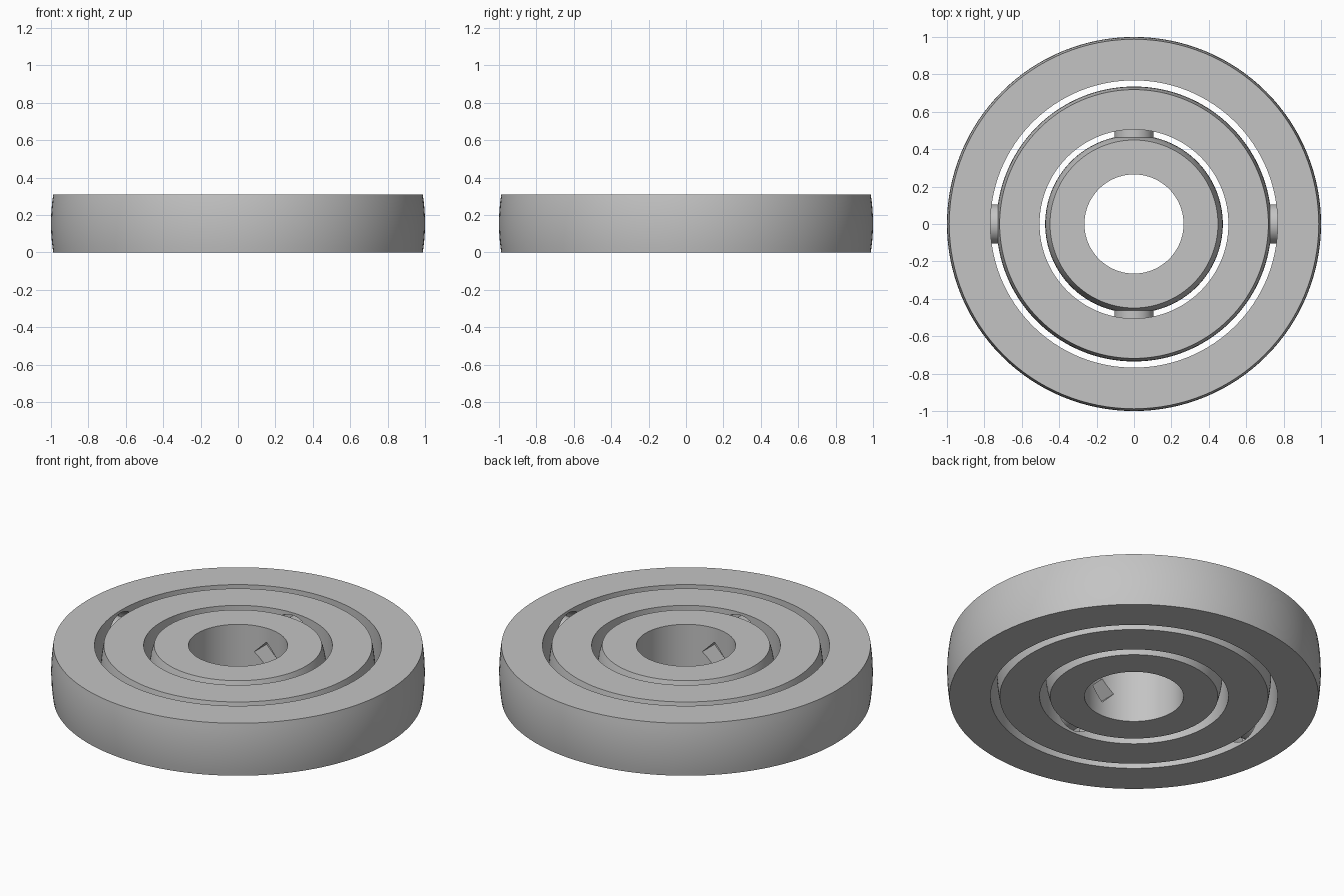
import bpy, bmesh, math
from mathutils import Matrix, Vector

if "Cube" in bpy.data.objects:
    bpy.data.objects.remove(bpy.data.objects["Cube"])

HEIGHT = 0.31
MID = HEIGHT / 2
SEGMENTS = 128
PIN_R, SOCKET_R = 0.105, 0.14

grey = bpy.data.materials.new("plain grey")
grey.diffuse_color = (0.55, 0.55, 0.55, 1)
grey.use_nodes = True
grey.node_tree.nodes["Principled BSDF"].inputs["Base Color"].default_value = grey.diffuse_color


def finish_bmesh(bm, name):
    bmesh.ops.recalc_face_normals(bm, faces=bm.faces)
    mesh = bpy.data.meshes.new(name)
    bm.to_mesh(mesh)
    bm.free()
    mesh.materials.append(grey)
    obj = bpy.data.objects.new(name, mesh)
    bpy.context.collection.objects.link(obj)
    return obj


def ring(name, ball_radius, hole_radius, steps=10):
    """Slice of a ball with a straight round hole through it."""
    profile = [(hole_radius, 0.0)]
    for i in range(steps + 1):
        z = HEIGHT * i / steps
        profile.append((math.sqrt(ball_radius ** 2 - (z - MID) ** 2), z))
    profile.append((hole_radius, HEIGHT))
    bm = bmesh.new()
    loops = []
    for s in range(SEGMENTS):
        a = 2 * math.pi * s / SEGMENTS
        loops.append([bm.verts.new((r * math.cos(a), r * math.sin(a), z))
                      for r, z in profile])
    n = len(profile)
    for s in range(SEGMENTS):
        p, q = loops[s], loops[(s + 1) % SEGMENTS]
        for i in range(n):
            j = (i + 1) % n
            bm.faces.new((p[i], q[i], q[j], p[j]))
    return finish_bmesh(bm, name)


def rod(name, direction, start, end, radius, sides=48):
    """Straight rod along a horizontal direction, at mid height."""
    d = Vector(direction)
    turn = d.to_track_quat('Z', 'Y').to_matrix().to_4x4()
    centre = d * (start + end) / 2 + Vector((0, 0, MID))
    bm = bmesh.new()
    bmesh.ops.create_cone(bm, cap_ends=True, segments=sides, radius1=radius,
                          radius2=radius, depth=end - start,
                          matrix=Matrix.Translation(centre) @ turn)
    return finish_bmesh(bm, name)


def combine(target, tools, operation):
    for tool in tools:
        tool.hide_render = True
        mod = target.modifiers.new(tool.name, 'BOOLEAN')
        mod.operation = operation
        mod.solver = 'EXACT'
        mod.object = tool
    graph = bpy.context.evaluated_depsgraph_get()
    mesh = bpy.data.meshes.new_from_object(target.evaluated_get(graph))
    target.modifiers.clear()
    target.data = mesh
    for tool in tools:
        bpy.data.objects.remove(tool)


X_AXIS = [(1, 0, 0), (-1, 0, 0)]
Y_AXIS = [(0, 1, 0), (0, -1, 0)]

# three nested rings
outer = ring("outer_ring", 1.0, 0.768)
middle = ring("middle_ring", 0.735, 0.505)
inner = ring("inner_ring", 0.475, 0.265)

# round sockets in the walls around each pivot
combine(outer, [rod("socket", d, 0.70, 0.87, SOCKET_R) for d in X_AXIS], 'DIFFERENCE')
combine(middle, [rod("socket", d, 0.45, 0.61, SOCKET_R) for d in Y_AXIS], 'DIFFERENCE')

# pivot pins standing out from the two inner rings
combine(middle, [rod("pin", d, 0.66, 0.85, PIN_R) for d in X_AXIS], 'UNION')
combine(inner, [rod("pin", d, 0.40, 0.59, PIN_R) for d in Y_AXIS], 'UNION')

# diamond-shaped recesses in the centre hole
combine(inner, [rod("recess", d, 0.20, 0.37, 0.072, 4) for d in Y_AXIS], 'DIFFERENCE')

for obj in (outer, middle, inner):
    bpy.ops.object.select_all(action='DESELECT')
    obj.select_set(True)
    bpy.context.view_layer.objects.active = obj
    bpy.ops.object.shade_smooth_by_angle(angle=math.radians(30))
